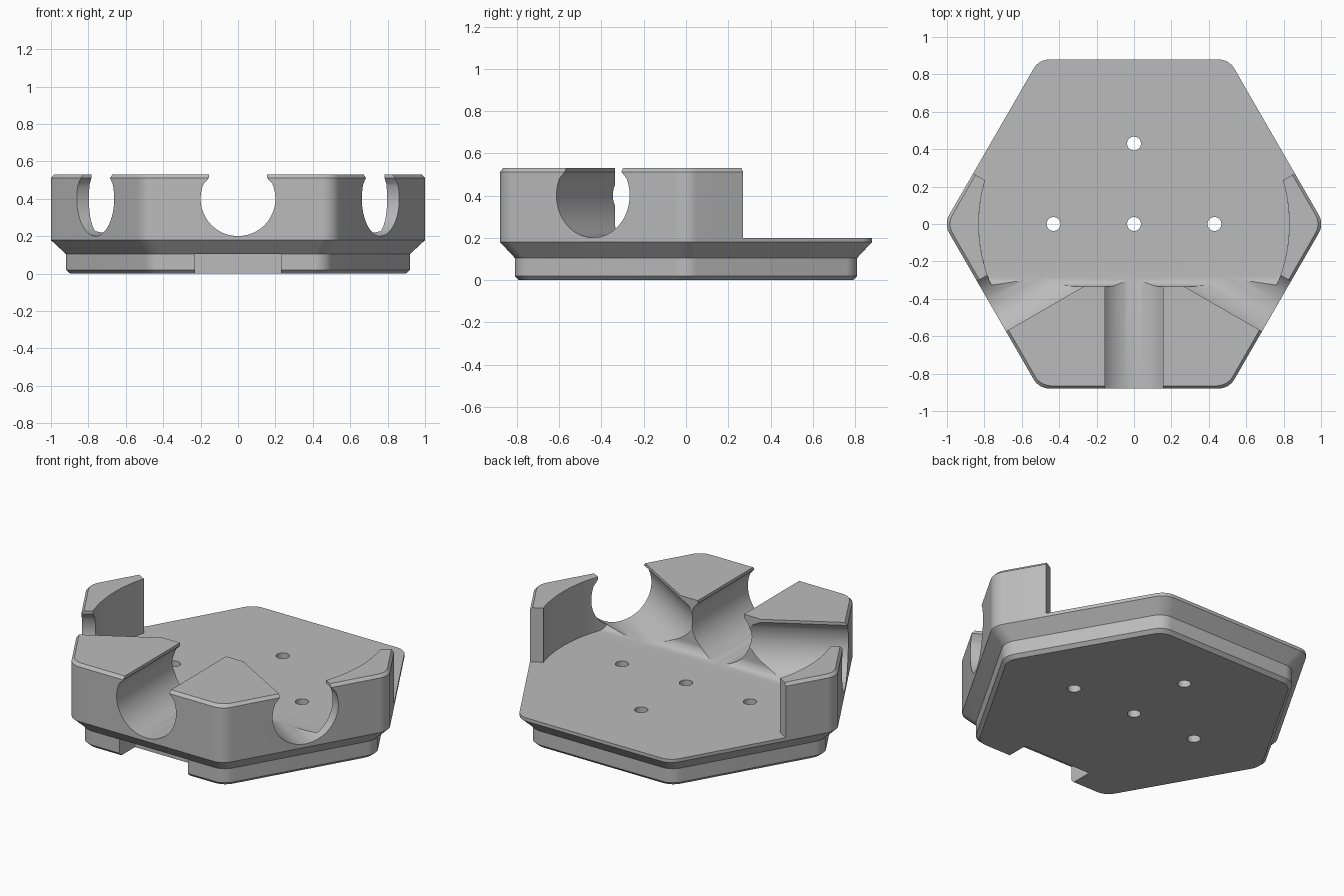
import bpy, bmesh
from math import sin, cos, pi, radians, sqrt, asin
from mathutils import Matrix

old = bpy.data.objects.get("Cube")
if old:
    bpy.data.objects.remove(old, do_unlink=True)

grey = bpy.data.materials.new("plain grey")
grey.use_nodes = True
colour = (0.5, 0.5, 0.5, 1)
grey.diffuse_color = colour
grey.node_tree.nodes["Principled BSDF"].inputs["Base Color"].default_value = colour


def loft(name, rings, turn=0):
    """Closed solid through rings of equal point count."""
    bm = bmesh.new()
    loops = [[bm.verts.new(p) for p in ring] for ring in rings]
    n = len(loops[0])
    for a, b in zip(loops, loops[1:]):
        for i in range(n):
            j = (i + 1) % n
            bm.faces.new((a[i], a[j], b[j], b[i]))
    bm.faces.new(loops[0][::-1])
    bm.faces.new(loops[-1])
    bmesh.ops.recalc_face_normals(bm, faces=bm.faces)
    bm.transform(Matrix.Rotation(turn, 4, 'Z'))
    mesh = bpy.data.meshes.new(name)
    bm.to_mesh(mesh)
    bm.free()
    mesh.materials.append(grey)
    obj = bpy.data.objects.new(name, mesh)
    bpy.context.collection.objects.link(obj)
    return obj


def prism(name, outline, z0, z1):
    return loft(name, [[(x, y, z) for x, y in outline] for z in (z0, z1)])


def hexagon(apothem, z, r=0.1, steps=10):
    """Hexagon ring with rounded corners."""
    d = (apothem - r) * 2 / sqrt(3)
    pts = []
    for k in range(6):
        c = k * pi / 3
        for s in range(steps + 1):
            a = c + (s / steps - 0.5) * pi / 3
            pts.append((d * cos(c) + r * cos(a), d * sin(c) + r * sin(a), z))
    return pts


def cut(target, cutter):
    mod = target.modifiers.new("cut", 'BOOLEAN')
    mod.operation = 'DIFFERENCE'
    mod.solver = 'EXACT'
    mod.object = cutter
    bpy.ops.object.modifier_apply(modifier=mod.name)
    bpy.data.objects.remove(cutter, do_unlink=True)


# Hexagonal body: chamfered foot, flared waist, full-height rim
levels = ((0, 0.79), (0.02, 0.81), (0.105, 0.81), (0.18, 0.88), (0.512, 0.88), (0.53, 0.865))
body = loft("hexagonal_holder", [hexagon(a, z) for z, a in levels])
bpy.context.view_layer.objects.active = body
body.select_set(True)

# Round pocket with a straight front wall, filleted into the floor
FLOOR, RADIUS, FILLET = 0.2, 0.83, 0.055


def pocket_ring(front, z, steps=72):
    a0 = -asin(front / RADIUS)
    span = pi + 2 * a0
    return [(RADIUS * cos(-a0 + span * i / steps), RADIUS * sin(-a0 + span * i / steps), z)
            for i in range(steps + 1)]


rings = []
for i in range(9):
    t = i / 8 * pi / 2
    rings.append(pocket_ring(-0.28 - FILLET * sin(t), FLOOR + FILLET * (1 - cos(t))))
rings.append(pocket_ring(-0.28 - FILLET, 1))
cut(body, loft("pocket_cutter", rings))

# Open back
half = [(0.69, 0.172), (1.2, 0.466), (1.2, 1.2)]
cut(body, prism("back_cutter", half + [(-x, y) for x, y in half[::-1]], FLOOR, 1))

# Three round channels with narrowed lips
right = [(0.2 * cos(a), 0.401 + 0.2 * sin(a))
         for a in (radians(-90 + 113.5 * i / 24) for i in range(25))]
right += [(0.155, 0.512), (0.155, 0.7)]
profile = right + [(-x, z) for x, z in right[:0:-1]]
for turn in (-60, 0, 60):
    cut(body, loft("channel_cutter", [[(x, y, z) for x, z in profile] for y in (0, -1.2)],
                   radians(turn)))

# Notch under the front edge
cut(body, prism("notch_cutter", [(-0.23, -1), (0.23, -1), (0.23, -0.66), (-0.23, -0.66)], -0.1, 0.106))

# Screw holes
for hx, hy in ((0, 0), (0, 0.43), (0.43, 0), (-0.43, 0)):
    ring = [(hx + 0.037 * cos(i * pi / 16), hy + 0.037 * sin(i * pi / 16)) for i in range(32)]
    cut(body, prism("hole_cutter", ring, -0.1, 0.4))

bpy.ops.object.shade_smooth_by_angle(angle=radians(25))
